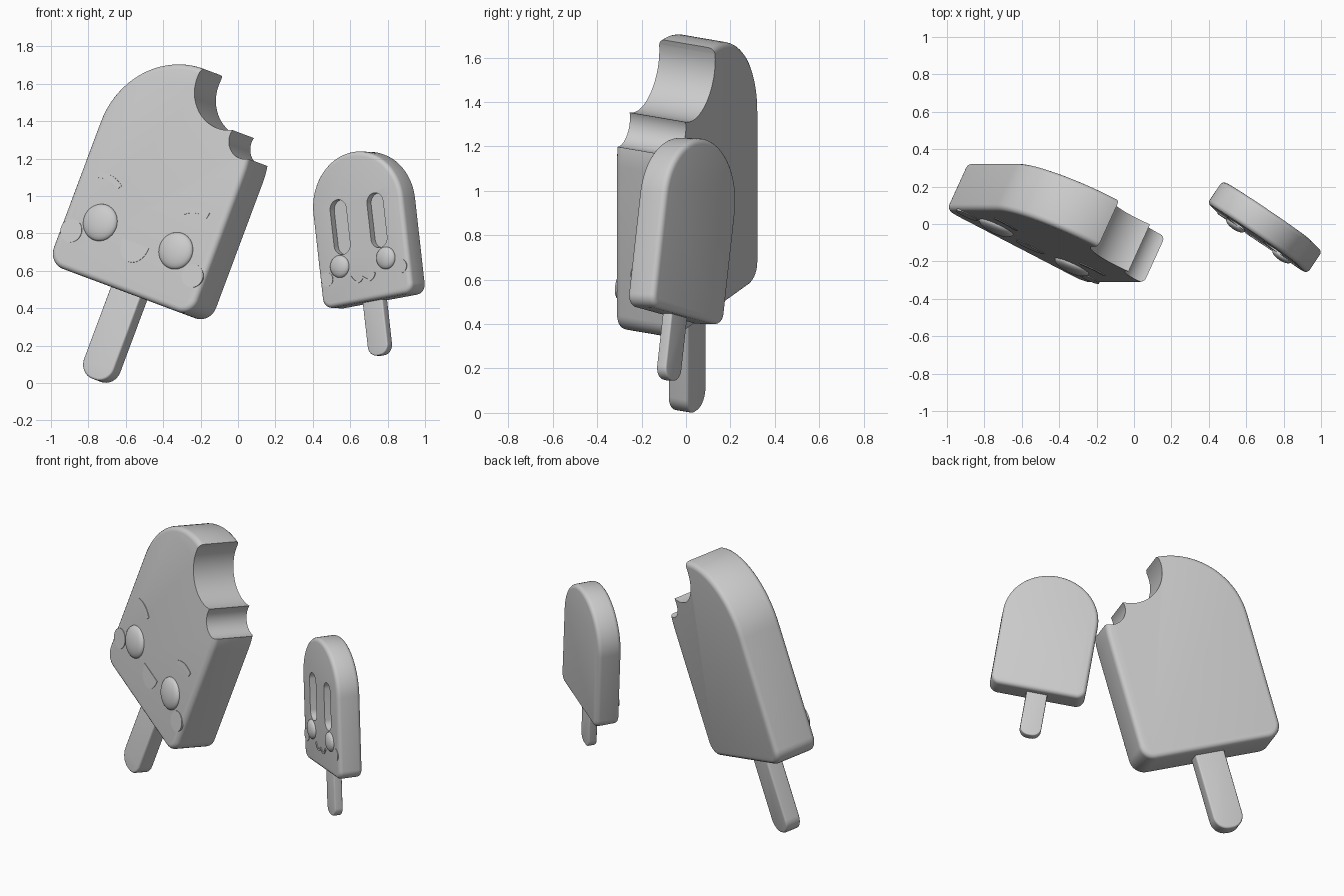
import bpy, bmesh
from math import sin, cos, pi, radians
from mathutils import Vector, Matrix

if "Cube" in bpy.data.objects:
    bpy.data.objects.remove(bpy.data.objects["Cube"])


def frame(origin, up, back):
    # local x = width, y = thickness (front is -y), z = up along the stick
    w = Vector(up).normalized()
    v = Vector(back)
    v = (v - w * v.dot(w)).normalized()
    u = v.cross(w)
    m = Matrix((u, v, w)).transposed().to_4x4()
    m.translation = origin
    return m


def finish(name, bm, mat):
    bmesh.ops.recalc_face_normals(bm, faces=bm.faces)
    me = bpy.data.meshes.new(name)
    bm.to_mesh(me)
    bm.free()
    ob = bpy.data.objects.new(name, me)
    bpy.context.collection.objects.link(ob)
    ob.matrix_world = mat
    smooth(me)
    return ob


def smooth(me):
    me.shade_smooth()
    me.set_sharp_from_angle(angle=radians(35))


def arc(cx, cz, r, a0, a1, n):
    return [(cx + r * cos(radians(a0 + (a1 - a0) * i / n)),
             cz + r * sin(radians(a0 + (a1 - a0) * i / n))) for i in range(n + 1)]


def prism(name, outline, y0, y1, mat, bevel=0.0):
    # extrude an outline through the thickness, rounding both rims
    bm = bmesh.new()
    f = bm.faces.new([bm.verts.new((x, y0, z)) for x, z in outline])
    ext = bmesh.ops.extrude_face_region(bm, geom=[f])
    bmesh.ops.translate(bm, vec=(0, y1 - y0, 0),
                        verts=[g for g in ext['geom'] if isinstance(g, bmesh.types.BMVert)])
    if bevel:
        rims = [e for e in bm.edges if abs(e.verts[0].co.y - e.verts[1].co.y) < 1e-6]
        bmesh.ops.bevel(bm, geom=rims, offset=bevel, segments=4, profile=0.5,
                        affect='EDGES', clamp_overlap=False)
    return finish(name, bm, mat)


def body_outline(w, z0, top, r):
    h = w / 2
    return (arc(0, top - h, h, 0, 180, 40) + arc(-h + r, z0 + r, r, 180, 270, 8)
            + arc(h - r, z0 + r, r, 270, 360, 8))


def stick_outline(w, z0, z1, r):
    h = w / 2
    return ([(h, z1), (-h, z1)] + arc(-h + r, z0 + r, r, 180, 270, 8)
            + arc(h - r, z0 + r, r, 270, 360, 8))


def cut(ob, cutters):
    for c in cutters:
        c.hide_render = True
        md = ob.modifiers.new("cut", 'BOOLEAN')
        md.operation, md.solver, md.object = 'DIFFERENCE', 'EXACT', c
    bpy.context.view_layer.update()
    me = bpy.data.meshes.new_from_object(ob.evaluated_get(bpy.context.evaluated_depsgraph_get()))
    ob.modifiers.clear()
    ob.data = me
    smooth(me)
    for c in cutters:
        bpy.data.objects.remove(c)


def dome(name, x, z, y, r, p, mat):
    bm = bmesh.new()
    bmesh.ops.create_uvsphere(bm, u_segments=32, v_segments=16, radius=1)
    bmesh.ops.transform(bm, verts=bm.verts, matrix=Matrix.Translation((x, y, z))
                        @ Matrix.Diagonal((r, p, r, 1)) @ Matrix.Rotation(pi / 2, 4, 'X'))
    return finish(name, bm, mat)


def ribbon(pts, t):
    # closed outline of constant thickness around an open path
    p = [Vector(q) for q in pts]
    top, low = [], []
    for i, q in enumerate(p):
        d = (p[min(i + 1, len(p) - 1)] - p[max(i - 1, 0)]).normalized()
        n = Vector((-d.y, d.x)) * t / 2
        top.append(tuple(q + n))
        low.append(tuple(q - n))
    return top + low[::-1]


def bezier(a, b, c, n=10):
    return [tuple((1 - t) ** 2 * Vector(a) + 2 * t * (1 - t) * Vector(b) + t * t * Vector(c))
            for t in [i / n for i in range(n + 1)]]


# ---- large bitten ice lolly
B = frame((-0.668, 0.005, 0.249), (0.35, 0, 0.937), (0.41, 0.899, -0.153))
F = -0.14
big = prism("large_body", body_outline(0.915, 0.245, 1.51, 0.09), F, -F, B, 0.03)
cut(big, [prism("bite_cutter", arc(x, z, r, 0, 360 - 360 / 48, 47), -0.3, 0.3, B)
          for x, z, r in ((0.215, 1.455, 0.217), (0.4, 1.23, 0.1))])
prism("large_stick", stick_outline(0.19, -0.25, 0.3, 0.085), -0.05, 0.05, B, 0.012)
for s, side in ((-1, "left"), (1, "right")):
    dome("large_eye_" + side, s * 0.24, 0.547, F, 0.1, 0.035, B)
    prism("large_cheek_" + side, arc(s * 0.385, 0.452, 0.063, 0, 350, 35), F - 0.004, F + 0.01, B)
    brow = bezier((s * 0.205, 0.758), (s * 0.27, 0.805), (s * 0.348, 0.782))
    prism("large_brow_" + side, ribbon(brow, 0.03), F - 0.004, F + 0.01, B)
mouth = [(x, 0.51 + (z - 0.51) * 1.25) for x, z in arc(0, 0.51, 0.085, 180, 360, 24)]
prism("large_mouth", mouth, F - 0.003, F + 0.01, B)

# ---- small ice lolly
S = frame((0.6915, -0.0095, 0.8), (-0.111, 0.109, 0.988), (0.56, 0.828, -0.029))
F = -0.074
small = prism("small_body", body_outline(0.585, -0.367, 0.439, 0.055), F, -F, S, 0.025)
cut(small, [prism("groove_cutter", arc(x, 0.051 + 0.096, 0.052, 0, 180, 16)
                  + arc(x, 0.051 - 0.096, 0.052, 180, 360, 16), F - 0.1, F + 0.04, S)
            for x in (-0.12, 0.12)])
prism("small_stick", stick_outline(0.13, -0.66, -0.3, 0.055), -0.026, 0.026, S, 0.008)
for s, side in ((-1, "left"), (1, "right")):
    dome("small_eye_" + side, s * 0.15, -0.158, F, 0.06, 0.026, S)
    prism("small_cheek_" + side, arc(s * 0.24, -0.215, 0.038, 0, 350, 35), F - 0.003, F + 0.01, S)
smile = (bezier((-0.088, -0.222), (-0.055, -0.285), (-0.01, -0.238))
         + bezier((-0.01, -0.238), (0.04, -0.285), (0.07, -0.224))[1:])
prism("small_mouth", ribbon(smile, 0.012), F - 0.005, F + 0.01, S)
